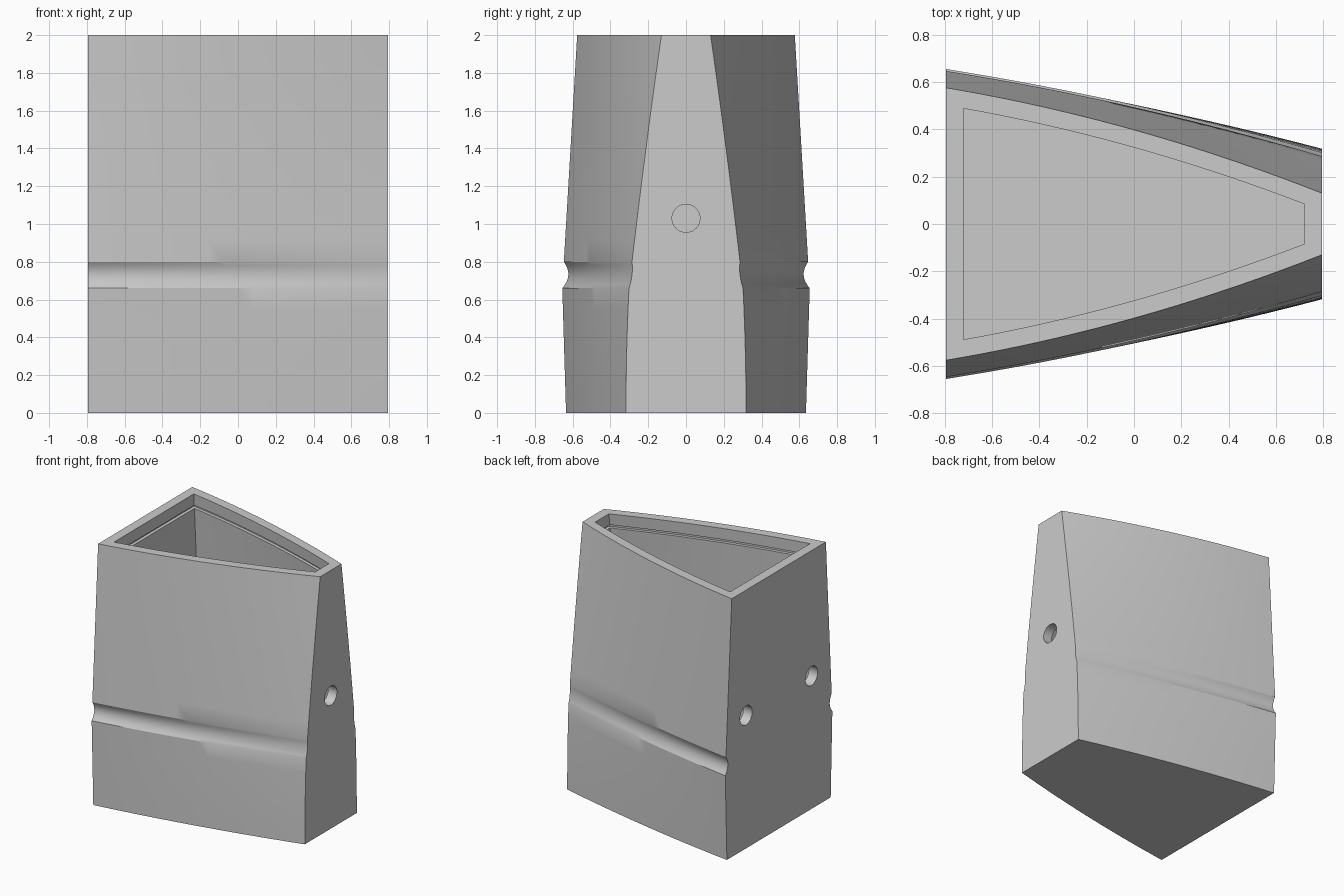
import bpy, bmesh, math

cube = bpy.data.objects.get("Cube")
if cube:
    bpy.data.objects.remove(cube, do_unlink=True)

HALF = 0.795          # half length along x
SEGS = 20             # steps along each curved side
WALL = 0.075
BAND = (0.66, 0.80)   # height of the outside groove


def mix(a, b, t):
    return a + (b - a) * t


def half_width(x, z, grooved):
    """Half width of the tapered body at a place along it."""
    if z <= BAND[0]:
        t = z / BAND[0]
        wide, narrow, bulge = mix(0.635, 0.655, t), mix(0.318, 0.302, t * t), 0.025
    else:
        t = (z - BAND[0]) / (2 - BAND[0])
        wide = mix(0.655, 0.576, t)
        narrow = mix(0.302, 0.13, t) + 0.02 * t * (1 - t)
        bulge = mix(0.025, 0.045, t)
    u = x / HALF
    width = mix(wide, narrow, (u + 1) / 2) + bulge * (1 - u * u)
    if grooved and BAND[0] < z < BAND[1]:
        s = (z - BAND[0]) / (BAND[1] - BAND[0]) * 2 - 1
        width -= mix(0.028, 0.008, (u + 1) / 2) * (1 - s * s)
    return width


def ring(bm, z, inset=0.0, grooved=False):
    half = HALF - inset
    xs = [mix(-half, half, i / SEGS) for i in range(SEGS + 1)]
    side = [(x, half_width(x, z, grooved) - inset) for x in xs]
    loop = side + [(x, -y) for x, y in reversed(side)]
    return [bm.verts.new((x, y, z)) for x, y in loop]


# Hollow body: outside, rim, lid slot, inside and floor
bm = bmesh.new()
outer_z = [BAND[0] * i / 6 for i in range(6)]
outer_z += [mix(*BAND, i / 8) for i in range(9)]
outer_z += [mix(BAND[1], 2, i / 10) for i in range(1, 11)]
rings = [ring(bm, z, 0, True) for z in outer_z]
slot = [(2, WALL), (1.91, WALL), (1.91, WALL - 0.025), (1.885, WALL - 0.025), (1.885, WALL)]
rings += [ring(bm, z, inset) for z, inset in slot]
rings += [ring(bm, mix(1.885, 0.08, i / 12), WALL) for i in range(1, 13)]
for low, high in zip(rings, rings[1:]):
    for i in range(len(low)):
        j = (i + 1) % len(low)
        bm.faces.new((low[i], low[j], high[j], high[i]))
bm.faces.new(rings[0])
bm.faces.new(rings[-1])
bmesh.ops.recalc_face_normals(bm, faces=bm.faces)
mesh = bpy.data.meshes.new("hollow_body")
bm.to_mesh(mesh)
bm.free()
body = bpy.data.objects.new("hollow_body", mesh)
bpy.context.collection.objects.link(body)

grey = bpy.data.materials.new("plain grey")
grey.use_nodes = True
colour = (0.6, 0.6, 0.6, 1)
grey.diffuse_color = colour
grey.node_tree.nodes["Principled BSDF"].inputs["Base Color"].default_value = colour
mesh.materials.append(grey)

# Round holes through the end walls
for x, y in ((HALF, 0), (-HALF, 0.4), (-HALF, -0.4)):
    bpy.ops.mesh.primitive_cylinder_add(vertices=32, radius=0.074, depth=0.3,
                                        location=(x, y, 1.03), rotation=(0, math.pi / 2, 0))
    cutter = bpy.context.object
    cutter.name = "hole_cutter"
    cutter.hide_render = True
    cutter.data.materials.append(grey)
    cut = body.modifiers.new("hole", 'BOOLEAN')
    cut.operation = 'DIFFERENCE'
    cut.solver = 'EXACT'
    cut.object = cutter
    bpy.ops.object.select_all(action='DESELECT')
    body.select_set(True)
    bpy.context.view_layer.objects.active = body
    bpy.ops.object.modifier_apply(modifier=cut.name)
    bpy.data.objects.remove(cutter, do_unlink=True)

bpy.ops.object.shade_smooth_by_angle(angle=math.radians(25))
